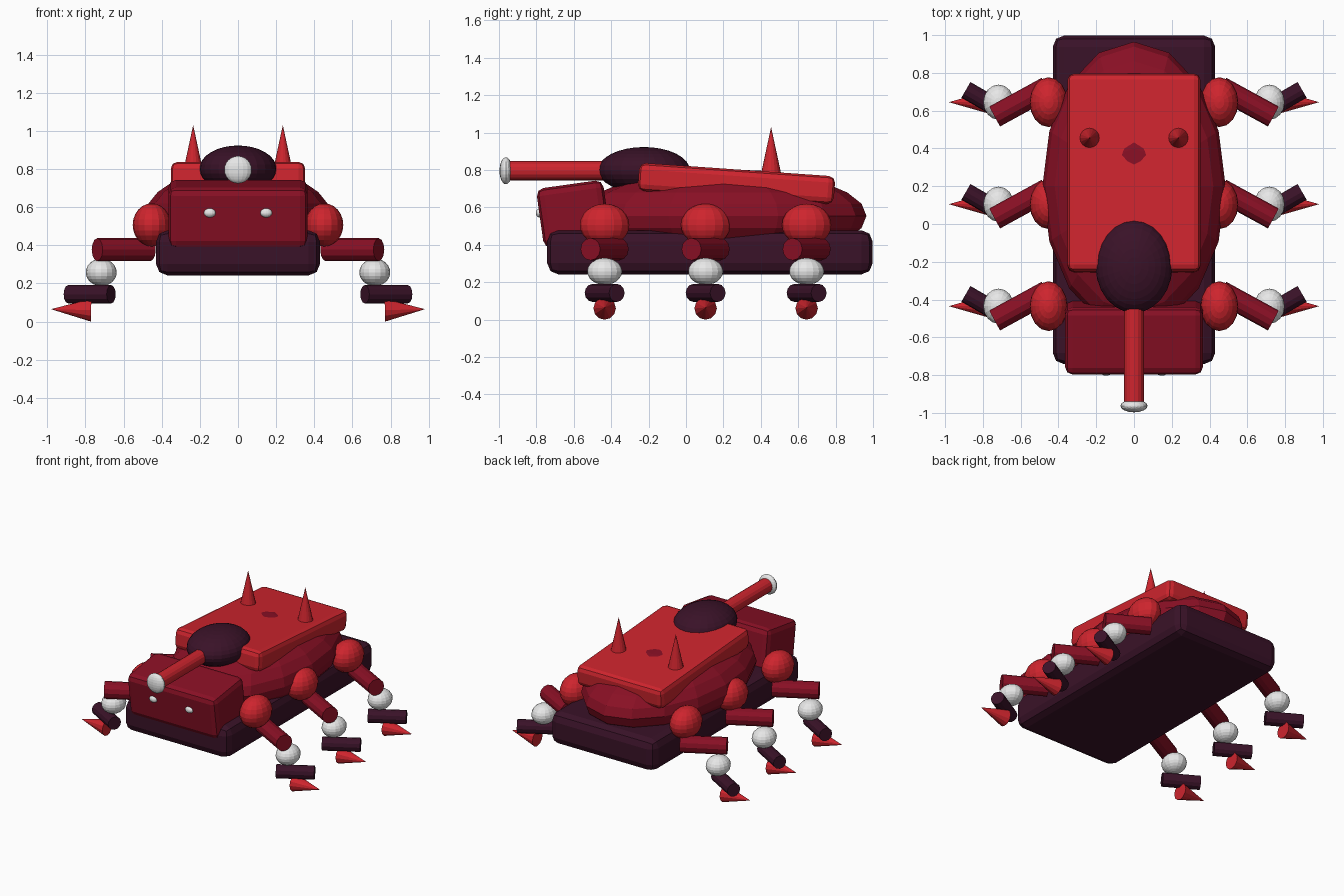
import bpy
import math
from mathutils import Vector

if "Cube" in bpy.data.objects:
    bpy.data.objects.remove(bpy.data.objects["Cube"])


def material(name, rgb):
    m = bpy.data.materials.new(name)
    m.diffuse_color = (*rgb, 1)
    m.use_nodes = True
    m.node_tree.nodes["Principled BSDF"].inputs["Base Color"].default_value = m.diffuse_color
    return m


RED = material("bright red", (0.62, 0.018, 0.027))
CRIMSON = material("dark red", (0.25, 0.005, 0.018))
PLUM = material("dark plum", (0.042, 0.006, 0.021))
WHITE = material("off white", (0.80, 0.80, 0.80))


def finish(name, mat):
    ob = bpy.context.object
    ob.name = name
    ob.data.materials.append(mat)
    return ob


def box(name, mat, loc, size, bevel, tilt=0.0):
    bpy.ops.mesh.primitive_cube_add(size=1, location=loc)
    ob = finish(name, mat)
    ob.scale = size
    bpy.ops.object.transform_apply(location=False, rotation=False, scale=True)
    ob.rotation_euler.x = math.radians(tilt)
    mod = ob.modifiers.new("bevel", 'BEVEL')
    mod.width = bevel
    mod.segments = 2
    return ob


def ball(name, mat, loc, radii, segments=16, rings=12):
    bpy.ops.mesh.primitive_uv_sphere_add(segments=segments, ring_count=rings, radius=1, location=loc)
    ob = finish(name, mat)
    ob.scale = radii
    return ob


def rod(name, mat, start, end, r1, r2, sides=12):
    """Cylinder or cone running from start to end."""
    a, b = Vector(start), Vector(end)
    bpy.ops.mesh.primitive_cone_add(vertices=sides, radius1=r1, radius2=r2,
                                    depth=(b - a).length, location=(a + b) / 2)
    ob = finish(name, mat)
    ob.rotation_euler = (b - a).to_track_quat('Z', 'Y').to_euler()
    return ob


# Hull: base slab, rounded body, sloped back plate, tilted head
box("base", PLUM, (0, 0.128, 0.36), (0.86, 1.74, 0.236), 0.06)
ball("body", CRIMSON, (0, 0.2, 0.555), (0.485, 0.765, 0.25))
box("back_plate", RED, (0, 0.27, 0.728), (0.705, 1.05, 0.15), 0.035, -4)
box("head", CRIMSON, (0, -0.602, 0.565), (0.73, 0.36, 0.32), 0.04, 8)

# Turret with barrel and muzzle
ball("turret", PLUM, (0, -0.225, 0.80), (0.203, 0.245, 0.123), 24, 16)
rod("barrel", RED, (0, -0.2, 0.796), (0, -0.955, 0.796), 0.052, 0.052, 16)
ball("muzzle", WHITE, (0, -0.963, 0.796), (0.072, 0.034, 0.072))

for side, s in (("left", -1), ("right", 1)):
    # Eye and back spike
    ball("eye_" + side, WHITE, (s * 0.148, -0.783, 0.57), (0.031, 0.02, 0.024))
    rod("spike_" + side, RED, (s * 0.235, 0.455, 0.77), (s * 0.235, 0.455, 1.03), 0.056, 0, 16)

    # Three identical legs: shoulder, upper leg, knee, lower leg, claw
    for place, y in (("front", -0.435), ("middle", 0.105), ("rear", 0.645)):
        tag = f"_{place}_{side}"
        ball("shoulder" + tag, RED, (s * 0.452, y, 0.507), (0.1, 0.132, 0.113))
        rod("upper_leg" + tag, CRIMSON, (s * 0.46, y + 0.076, 0.377), (s * 0.738, y - 0.076, 0.377), 0.06, 0.06)
        ball("knee" + tag, WHITE, (s * 0.717, y, 0.258), (0.081, 0.093, 0.072))
        rod("lower_leg" + tag, PLUM, (s * 0.665, y - 0.065, 0.143), (s * 0.89, y + 0.065, 0.143), 0.048, 0.048)
        rod("claw" + tag, RED, (s * 0.77, y, 0.06), (s * 0.98, y, 0.065), 0.06, 0)
